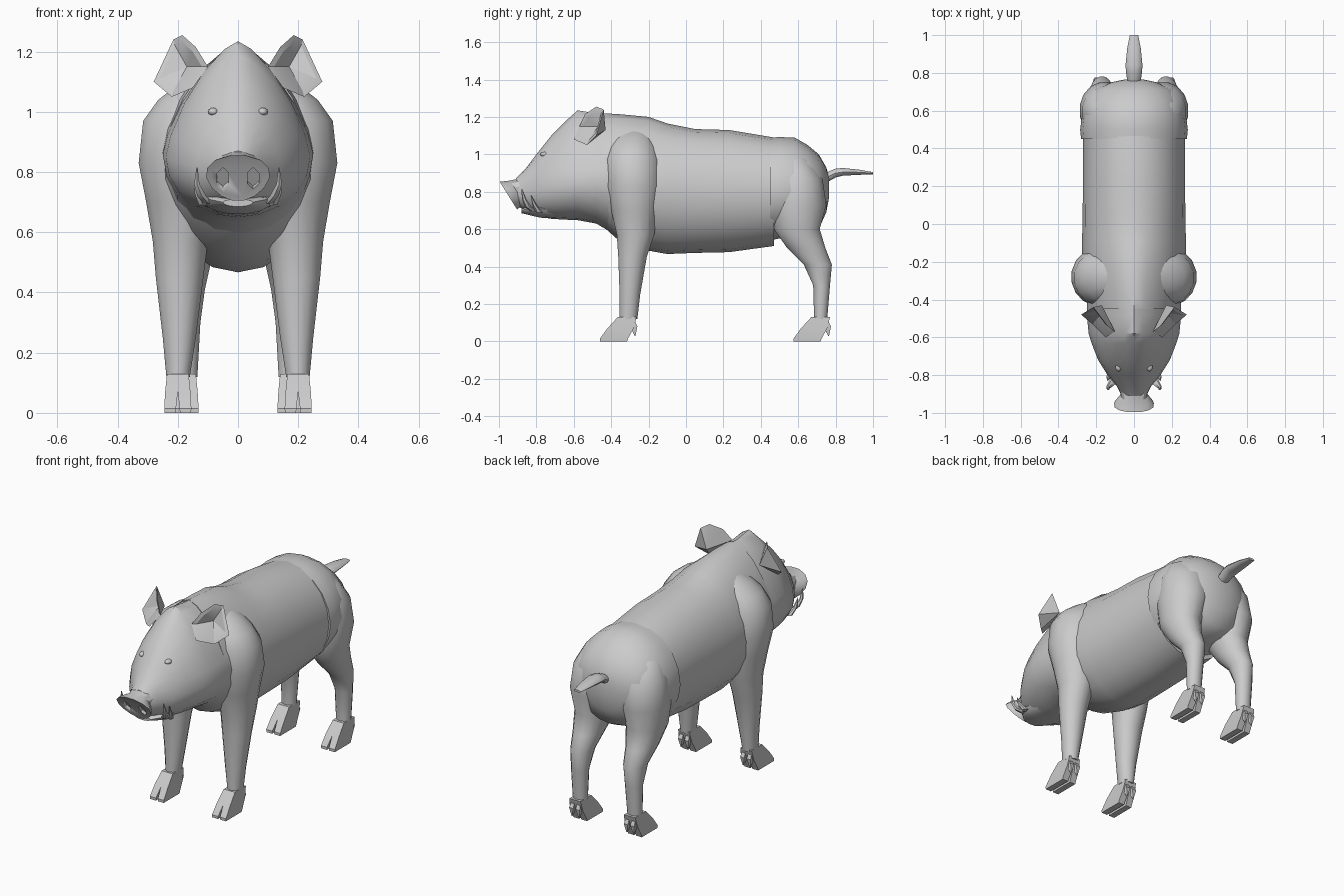
import bpy, bmesh
from math import cos, sin, pi, radians
from mathutils import Matrix, Vector

cube = bpy.data.objects.get("Cube")
if cube:
    bpy.data.objects.remove(cube, do_unlink=True)

hide = bpy.data.materials.new("grey hide")
hide.use_nodes = True
grey = (0.6, 0.6, 0.6, 1)
hide.diffuse_color = grey
hide.node_tree.nodes["Principled BSDF"].inputs["Base Color"].default_value = grey


def finish(name, bm, mirror=False, angle=40):
    """Turn a bmesh into a shaded object, optionally mirrored across x."""
    bmesh.ops.recalc_face_normals(bm, faces=bm.faces[:])
    mesh = bpy.data.meshes.new(name)
    bm.to_mesh(mesh)
    bm.free()
    mesh.materials.append(hide)
    obj = bpy.data.objects.new(name, mesh)
    bpy.context.collection.objects.link(obj)
    if mirror:
        mod = obj.modifiers.new("mirror", "MIRROR")
        mod.use_mirror_merge = False
    bpy.ops.object.select_all(action="DESELECT")
    obj.select_set(True)
    bpy.context.view_layer.objects.active = obj
    bpy.ops.object.shade_smooth_by_angle(angle=radians(angle))
    return obj


def loft(name, rings, mirror=False, angle=40):
    """Skin a series of equal point rings and cap both ends."""
    bm = bmesh.new()
    loops = [[bm.verts.new(p) for p in ring] for ring in rings]
    for a, b in zip(loops, loops[1:]):
        for i in range(len(a)):
            j = (i + 1) % len(a)
            bm.faces.new((a[i], a[j], b[j], b[i]))
    bm.faces.new(loops[0])
    bm.faces.new(loops[-1])
    return finish(name, bm, mirror, angle)


def power(value, exponent):
    return abs(value) ** exponent * (1 if value >= 0 else -1)


def body(name, sections, sides=20):
    """Sections: (y, top, bottom, half width, height of widest point, fullness of top)."""
    rings = []
    for y, top, bottom, half, mid, fullness in sections:
        ring = []
        for i in range(sides):
            a = 2 * pi * i / sides
            c, s = cos(a), sin(a)
            e = 2 / fullness if s >= 0 else 1
            reach = top - mid if s >= 0 else mid - bottom
            ring.append((half * power(c, e), y, mid + reach * power(s, e)))
        rings.append(ring)
    return loft(name, rings)


def stack(name, sections, sides=12, angle=40):
    """Mirrored upright part; sections: (z, y front, y back, x inner, x outer)."""
    rings = []
    grow = 1 / cos(pi / sides)
    for z, y0, y1, x0, x1 in sections:
        angles = [(2 * i + 1) * pi / sides for i in range(sides)]
        rings.append([((x0 + x1) / 2 + (x1 - x0) / 2 * grow * cos(a),
                       (y0 + y1) / 2 + (y1 - y0) / 2 * grow * sin(a), z)
                      for a in angles])
    return loft(name, rings, True, angle)


# Barrel, rump and head
body("torso", [
    (-.45, 1.22, .62, .24, .88, 1.5), (-.36, 1.215, .54, .265, .84, 1.6),
    (-.2, 1.2, .485, .275, .82, 1.7), (-.1, 1.165, .467, .275, .82, 1.8),
    (.05, 1.135, .473, .272, .8, 2), (.23, 1.13, .477, .27, .8, 2),
    (.47, 1.09, .51, .27, .8, 2)])
body("rump", [
    (.45, 1.09, .54, .28, .8, 2), (.5, 1.092, .55, .285, .8, 2),
    (.58, 1.09, .56, .275, .81, 2), (.65, 1.05, .57, .25, .82, 2),
    (.71, 1.0, .6, .21, .82, 2), (.75, .93, .69, .12, .82, 2),
    (.765, .88, .77, .05, .82, 2)])
body("head", [
    (-.36, 1.215, .56, .25, .87, 1.5), (-.48, 1.22, .63, .25, .86, 1.4),
    (-.58, 1.235, .648, .24, .85, 1.4), (-.63, 1.19, .65, .225, .84, 1.5),
    (-.72, 1.1, .655, .19, .83, 1.7), (-.8, 1.0, .67, .14, .81, 1.8),
    (-.86, .92, .7, .09, .8, 2), (-.91, .87, .73, .065, .79, 2)])
body("lower_jaw", [
    (-.66, .72, .655, .1, .69, 2), (-.78, .73, .66, .12, .71, 2),
    (-.84, .72, .675, .1, .71, 2), (-.88, .71, .685, .05, .7, 2)], 14)

# Snout: a flared disc tilted upward, wider near its top
up = Vector((0, -.53, .85))
snout_rings = []
for y, z, half, tall in [(-.83, .8, .08, .09), (-.9, .795, .068, .078),
                         (-.935, .785, .1, .085), (-.95, .78, .105, .09),
                         (-.948, .78, .09, .075)]:
    ring = []
    for i in range(14):
        c, s = cos(i * pi / 7), sin(i * pi / 7)
        ring.append(Vector((half * c * (1 + .2 * s), y, z)) + up * tall * s)
    snout_rings.append(ring)
snout = loft("snout", snout_rings, angle=30)

# Nostrils are cut into the snout
bm = bmesh.new()
place = (Matrix.Translation((.05, -.955, .775)) @ Matrix.Rotation(radians(122), 4, "X")
         @ Matrix.Diagonal((.022, .042, 1, 1)))
bmesh.ops.create_cone(bm, cap_ends=True, segments=6, radius1=1, radius2=1,
                      depth=.05, matrix=place)
cutter = finish("nostril_cutter", bm, True)
cutter.hide_render = True
cut = snout.modifiers.new("nostrils", "BOOLEAN")
cut.operation = "DIFFERENCE"
cut.object = cutter
bpy.context.view_layer.objects.active = snout
bpy.ops.object.modifier_apply(modifier=cut.name)
bpy.data.objects.remove(cutter, do_unlink=True)

# Tusks and eyes
stack("tusks", [
    (.695, -.83, -.79, .08, .115), (.72, -.86, -.83, .105, .135),
    (.76, -.875, -.855, .128, .146), (.815, -.88, -.876, .134, .138)], 6)
stack("small_tusks", [
    (.69, -.8, -.77, .1, .13), (.73, -.82, -.8, .125, .145),
    (.78, -.83, -.827, .138, .141)], 6)
bm = bmesh.new()
bmesh.ops.create_icosphere(bm, subdivisions=2, radius=1,
                           matrix=Matrix.Translation((.082, -.755, 1.0))
                           @ Matrix.Diagonal((.018, .026, .014, 1)))
finish("eyes", bm, True)

# Ears: an outline joined to a back point and a recessed cup
outline = [(.1, -.57, 1.15), (.14, -.54, 1.215), (.185, -.48, 1.255),
           (.215, -.44, 1.24), (.28, -.48, 1.1), (.22, -.53, 1.05), (.15, -.6, 1.08)]
bm = bmesh.new()
rim = [bm.verts.new(p) for p in outline]
cup = Vector((.19, -.5, 1.15))
inner = [bm.verts.new(Vector(p).lerp(cup, .22)) for p in outline]
deep = bm.verts.new(cup + Vector((-.02, .03, 0)))
back = bm.verts.new((.17, -.43, 1.13))
for i in range(len(rim)):
    j = (i + 1) % len(rim)
    bm.faces.new((rim[i], rim[j], inner[j], inner[i]))
    bm.faces.new((inner[i], inner[j], deep))
    bm.faces.new((rim[j], rim[i], back))
finish("ears", bm, True, 25)

# Legs, with shoulder and thigh masses that close inside the body
stack("front_legs", [
    (1.15, -.31, -.23, 0, .09), (1.09, -.38, -.18, 0, .2),
    (1.04, -.41, -.16, .02, .265), (.97, -.43, -.14, .03, .315),
    (.83, -.43, -.13, .05, .33), (.7, -.4, -.15, .06, .305),
    (.57, -.37, -.17, .1, .283), (.45, -.362, -.21, .115, .273),
    (.25, -.355, -.245, .14, .25), (.12, -.355, -.26, .16, .238)], 16, 50)
stack("hind_legs", [
    (1.03, .51, .61, 0, .13), (.97, .48, .67, 0, .225),
    (.87, .46, .73, 0, .275), (.73, .45, .75, .03, .287),
    (.6, .47, .715, .06, .27), (.5, .54, .745, .09, .25),
    (.41, .63, .78, .11, .23), (.3, .68, .77, .125, .222),
    (.12, .685, .755, .135, .216)], 16, 50)

# Cloven hooves with dewclaws
for label, shift, centre in [("front", 0, .2), ("hind", 1.035, .176)]:
    for side, sign in [("inner", -1), ("outer", 1)]:
        def section(z, y0, y1, near, far):
            x0, x1 = sorted((centre + sign * near, centre + sign * far))
            return z, y0 + shift, y1 + shift, x0, x1
        stack(f"{label}_{side}_toes", [
            section(0, -.46, -.315, .007, .044), section(.015, -.46, -.31, .006, .045),
            section(.07, -.42, -.28, 0, .042), section(.13, -.365, -.265, 0, .036)],
            4, 25)
        stack(f"{label}_{side}_dewclaws", [
            section(.03, -.275, -.27, .02, .024), section(.08, -.3, -.26, .008, .034),
            section(.12, -.32, -.28, .008, .028)], 4, 25)

# Tail
body("tail", [
    (.72, .89, .83, .03, .86, 2), (.8, .925, .875, .042, .9, 2),
    (.84, .928, .885, .045, .905, 2), (.93, .918, .89, .036, .904, 2),
    (1.0, .905, .892, .022, .898, 2)], 10)
